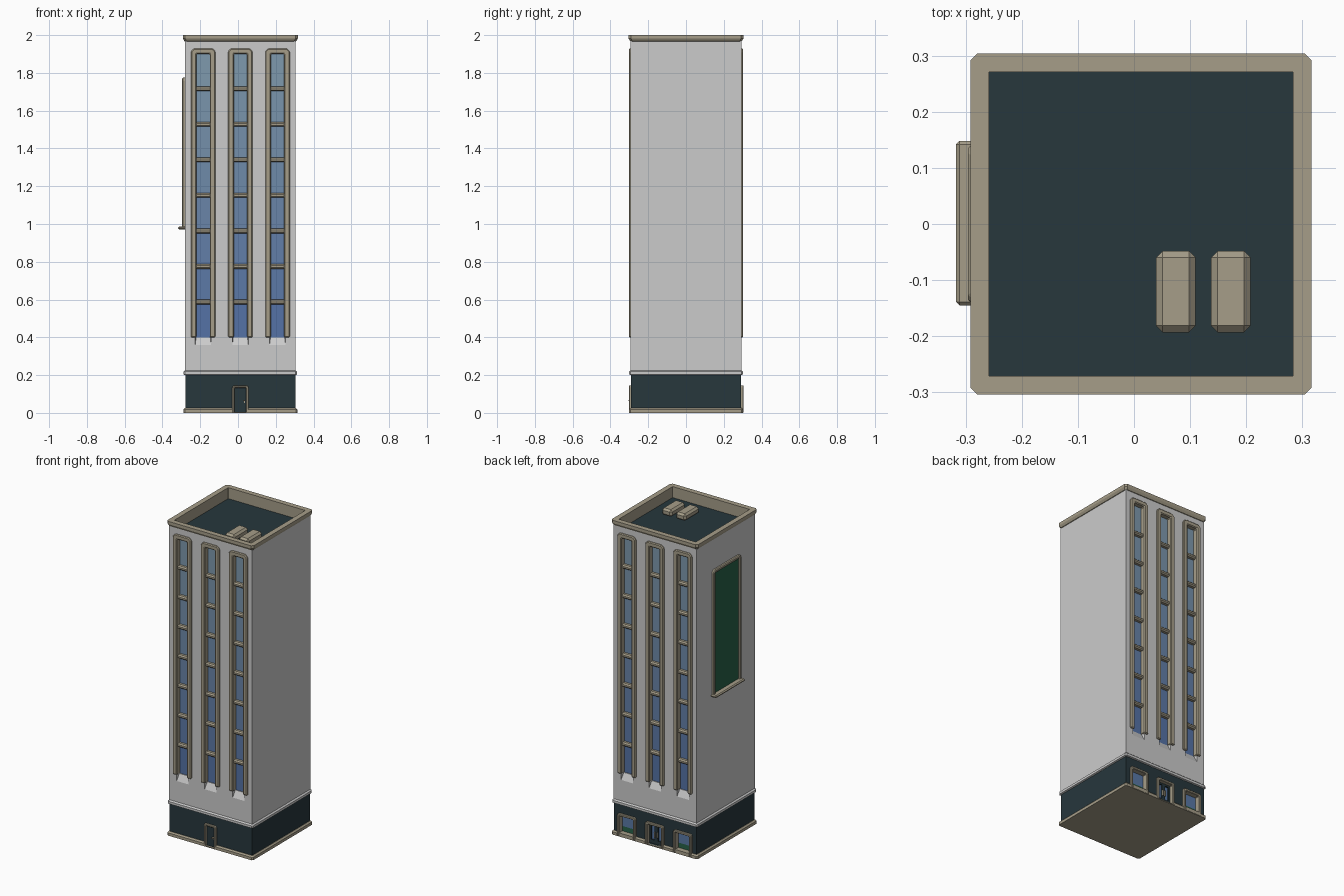
import bpy, bmesh

if "Cube" in bpy.data.objects:
    bpy.data.objects.remove(bpy.data.objects["Cube"])

CX = 0.0125           # tower centre in x
W = 0.2925            # half width of the tower
GLASS = 0.268         # depth of the recessed glass from the centre
COLS = (-0.197, 0.0, 0.197)


def material(name, r, g, b):
    m = bpy.data.materials.new(name)
    m.diffuse_color = (r, g, b, 1)
    m.use_nodes = True
    m.node_tree.nodes["Principled BSDF"].inputs["Base Color"].default_value = m.diffuse_color
    return m


BEIGE = material("beige", 0.38, 0.34, 0.25)
TEAL = material("dark_teal", 0.02, 0.038, 0.046)
GREEN = material("green", 0.02, 0.12, 0.065)
BLUE = material("blue_glass", 0.10, 0.19, 0.38)


def place(u, d, z, side):
    return {"front": (CX + u, -d, z), "back": (CX + u, d, z), "left": (CX - d, u, z)}[side]


def make(name, shapes, mat=None, bevel=0):
    """Join several (verts, faces) shells into one object."""
    bm = bmesh.new()
    for verts, faces in shapes:
        vs = [bm.verts.new(v) for v in verts]
        for f in faces:
            bm.faces.new([vs[i] for i in f])
    bmesh.ops.recalc_face_normals(bm, faces=bm.faces)
    me = bpy.data.meshes.new(name)
    bm.to_mesh(me)
    bm.free()
    ob = bpy.data.objects.new(name, me)
    bpy.context.collection.objects.link(ob)
    if mat:
        me.materials.append(mat)
    if bevel:
        b = ob.modifiers.new("bevel", "BEVEL")
        b.width, b.segments, b.limit_method = bevel, 1, "ANGLE"
    return ob


def prism(poly, d0, d1, side):
    """Extrude a (u, z) outline outward from depth d0 to d1."""
    n = len(poly)
    verts = [place(u, d, z, side) for d in (d0, d1) for u, z in poly]
    faces = [list(range(n)), list(range(n, 2 * n))]
    faces += [[i, (i + 1) % n, n + (i + 1) % n, n + i] for i in range(n)]
    return verts, faces


def rect(u, hw, z0, z1):
    return [(u - hw, z0), (u + hw, z0), (u + hw, z1), (u - hw, z1)]


def surround(u, hw, t, z0, z1, c):
    """Upside-down U outline with clipped outer top corners."""
    return [(u - hw, z0), (u - hw, z1 - c), (u - hw + c, z1), (u + hw - c, z1), (u + hw, z1 - c),
            (u + hw, z0), (u + hw - t, z0), (u + hw - t, z1 - t), (u - hw + t, z1 - t), (u - hw + t, z0)]


def box(x0, x1, y0, y1, z0, z1):
    v = [(x, y, z) for z in (z0, z1) for x, y in ((x0, y0), (x1, y0), (x1, y1), (x0, y1))]
    return v, [(0, 1, 2, 3), (4, 5, 6, 7), (0, 1, 5, 4), (1, 2, 6, 5), (2, 3, 7, 6), (3, 0, 4, 7)]


def square_box(h, z0, z1):
    return box(CX - h, CX + h, -h, h, z0, z1)


def moulding(profile, c, solid):
    """Sweep a (half width, z) profile round the square plan, clipped at the corners."""
    verts, n = [], len(profile)
    for h, z in profile:
        k = c if h > 0.28 else 0.0005
        for sx, sy in ((1, -1), (1, 1), (-1, 1), (-1, -1)):
            a, b = (CX + sx * h, sy * (h - k), z), (CX + sx * (h - k), sy * h, z)
            verts += [b, a] if sx * sy < 0 else [a, b]
    faces = []
    for i in range(n - 1 if solid else n):
        p, q = i * 8, (i + 1) % n * 8
        faces += [[p + j, p + (j + 1) % 8, q + (j + 1) % 8, q + j] for j in range(8)]
    if solid:
        faces += [list(range(8)), list(range(n * 8 - 8, n * 8))]
    return verts, faces


def cut(ob, cutters):
    for cutter in cutters:
        m = ob.modifiers.new("cut", "BOOLEAN")
        m.operation, m.solver, m.object = "DIFFERENCE", "EXACT", cutter
    bpy.context.view_layer.objects.active = ob
    for m in list(ob.modifiers):
        bpy.ops.object.modifier_apply(modifier=m.name)


# tower shaft with window channels, flared sills and roof well
sides = ("front", "back")
channels = make("channel_cutter", [prism(rect(u, 0.038, 0.40, 1.91), 0.264, 0.35, s) for s in sides for u in COLS])
wedges = []
for s in sides:
    for u in COLS:
        pts = [(-0.036, GLASS, 0.41), (0.036, GLASS, 0.41), (0.045, W + 0.01, 0.337), (-0.045, W + 0.01, 0.337),
               (-0.045, W + 0.01, 0.41), (0.045, W + 0.01, 0.41)]
        wedges.append(([place(u + p[0], p[1], p[2], s) for p in pts],
                       [(0, 1, 2, 3), (3, 2, 5, 4), (0, 4, 5, 1), (0, 3, 4), (1, 5, 2)]))
sills = make("sill_cutter", wedges)
well = make("well_cutter", [square_box(0.28, 1.925, 2.1)])
shaft = make("tower_shaft", [square_box(W, 0.2, 1.975)])
cut(shaft, [channels, sills, well])

# window strip surrounds, floor bars and glass, paler toward the top
make("window_surrounds", [prism(surround(u, 0.065, 0.03, 0.40, 1.93, 0.016), 0.266, 0.303, s)
                          for s in sides for u in COLS], BEIGE, 0.005)
bars = []
for s in sides:
    for u in COLS:
        for i in range(7):
            z = 0.587 + i * 0.188
            prof = [(GLASS - 0.003, -0.012), (0.284, -0.012), (0.292, -0.005),
                    (0.292, 0.005), (0.284, 0.012), (GLASS - 0.003, 0.012)]
            v = [place(u + e, d, z + h, s) for e in (-0.036, 0.036) for d, h in prof]
            bars.append((v, [range(6), range(6, 12)] + [(k, (k + 1) % 6, 6 + (k + 1) % 6, 6 + k) for k in range(6)]))
make("floor_bars", bars, BEIGE)
for i in range(8):
    t = i / 7
    m = material(f"glass_{i}", 0.09 + 0.12 * t, 0.17 + 0.15 * t, 0.38 + 0.04 * t)
    z0 = 0.399 + max(0, i * 0.188)
    make(f"window_glass_{i}", [prism(rect(u, 0.037, z0, min(z0 + 0.188, 1.905)), 0.262, GLASS, s)
                               for s in sides for u in COLS], m)

# ground floor, plinth and openings
openings = make("opening_cutter", [prism(rect(u, 0.052, 0.006, 0.133), 0.262, 0.35, "back") for u in COLS]
                + [prism(rect(0, 0.034, 0.006, 0.136), 0.28, 0.35, "front")])
ground = make("ground_floor", [square_box(W - 0.001, 0.004, 0.21)], TEAL)
plinth = make("plinth", [moulding([(0.302, 0), (0.302, 0.018), (0.294, 0.026)], 0.008, True)], BEIGE)
cut(ground, [openings])
cut(plinth, [openings])
make("storey_band", [moulding([(0.292, 0.20), (0.301, 0.203), (0.301, 0.218), (0.292, 0.226)], 0.008, True)])

# parapet cap, roof deck and roof units
make("parapet", [moulding([(0.291, 1.966), (0.296, 1.968), (0.304, 1.982), (0.304, 2.0),
                           (0.271, 2.0), (0.271, 1.92), (0.279, 1.92), (0.281, 1.966)], 0.012, False)], BEIGE)
make("roof_deck", [square_box(0.276, 1.915, 1.93)], TEAL)
make("roof_units", [box(x, x + 0.071, -0.193, -0.048, 1.925, 1.97) for x in (0.039, 0.137)], BEIGE, 0.012)

# front service door
make("front_door_surround", [prism(surround(0, 0.043, 0.013, 0.0, 0.146, 0.008), 0.279, 0.303, "front")], BEIGE, 0.003)
make("front_door", [prism(rect(0, 0.032, 0.004, 0.135), 0.279, 0.288, "front")], TEAL)
make("front_door_handle", [prism(rect(0.019, 0.006, 0.063, 0.069), 0.287, 0.304, "front"),
                           prism(rect(0.022, 0.003, 0.052, 0.063), 0.287, 0.291, "front")], BEIGE)

# back entrance and shop windows
make("back_surrounds", [prism(surround(u, 0.064, 0.015, 0.0, 0.146, 0.008), 0.262, 0.304, "back") for u in COLS], BEIGE, 0.003)
shops = (COLS[0], COLS[2])
make("shop_sills", [prism(rect(u, 0.05, 0.002, 0.024), 0.262, 0.304, "back") for u in shops], BEIGE)
make("shop_glass", [prism(rect(u, 0.05, 0.055, 0.132), 0.26, 0.27, "back") for u in shops], BLUE)
make("shop_lower_glass", [prism(rect(u, 0.05, 0.02, 0.055), 0.26, 0.27, "back") for u in shops], GREEN)
make("entrance_glass", [prism(rect(0, 0.05, 0.004, 0.132), 0.26, 0.27, "back")], BLUE)
leaves = []
for sx in (-1, 1):
    leaves += [prism(rect(sx * e, 0.006, 0.006, 0.132), 0.268, 0.279, "back") for e in (0.0065, 0.043)]
    leaves += [prism(rect(sx * 0.0248, 0.0122, a, b), 0.268, 0.279, "back") for a, b in ((0.006, 0.03), (0.12, 0.132))]
make("entrance_door_frames", leaves, TEAL)
make("entrance_handles", [prism(rect(u, 0.003, 0.05, 0.085), 0.279, 0.288, "back") for u in (-0.008, 0.008)], BEIGE)

# framed panel on the left wall
make("panel_surround", [prism(surround(0, 0.14, 0.02, 0.98, 1.775, 0.012), 0.285, 0.308, "left")], BEIGE, 0.005)
make("green_panel", [prism(rect(0, 0.122, 0.98, 1.757), 0.285, 0.297, "left")], GREEN)
make("panel_ledge", [prism(rect(0.0015, 0.1465, 0.972, 0.988), 0.285, 0.3295, "left")], BEIGE, 0.006)

for c in (channels, sills, well, openings):
    bpy.data.objects.remove(c)
